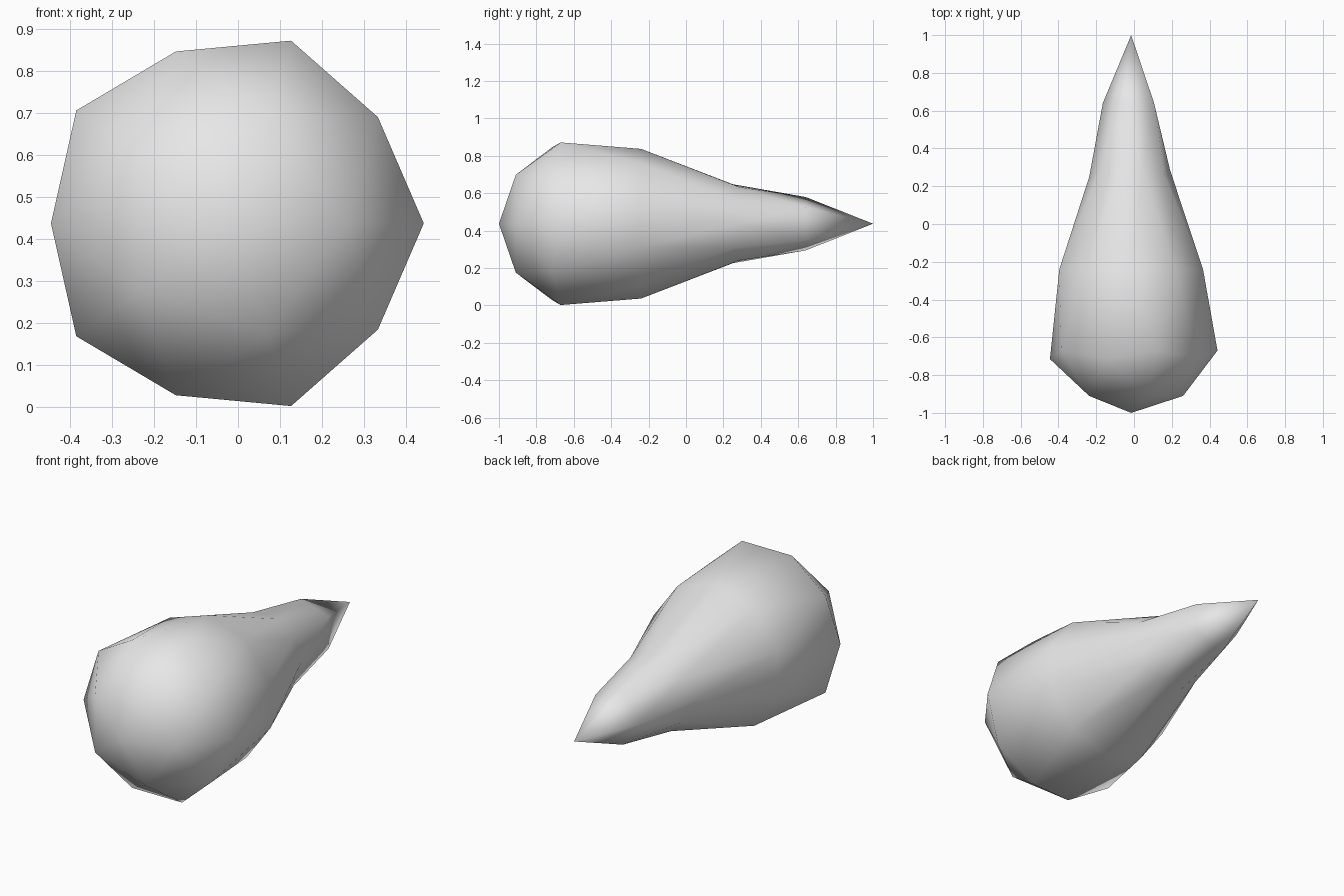
import bpy
import math

cube = bpy.data.objects.get("Cube")
if cube:
    bpy.data.objects.remove(cube, do_unlink=True)

AXIS_X, AXIS_Z = -0.015, 0.437

# Light grey surface
grey = bpy.data.materials.new("light_grey")
grey.use_nodes = True
colour = (0.8, 0.8, 0.8, 1.0)
grey.diffuse_color = colour
grey.node_tree.nodes["Principled BSDF"].inputs["Base Color"].default_value = colour

# Teardrop profile: sphere latitude -> (position along the length, radius)
PROFILE = [
    (1.0, -1.0, 0.0),
    (0.851, -0.91, 0.275),
    (0.526, -0.715, 0.43),
    (0.447, -0.67, 0.457),
    (0.0, -0.24, 0.40),
    (-0.447, 0.25, 0.222),
    (-0.526, 0.285, 0.206),
    (-0.851, 0.64, 0.15),
    (-1.0, 1.0, 0.0),
]

# Low-poly sphere drawn out into a teardrop with its point at the back
bpy.ops.mesh.primitive_ico_sphere_add(subdivisions=2, radius=1)
drop = bpy.context.object
drop.name = drop.data.name = "teardrop_body"
for v in drop.data.vertices:
    height = v.co.normalized().z
    angle = math.atan2(v.co.y, v.co.x)
    _, along, radius = min(PROFILE, key=lambda row: abs(row[0] - height))
    v.co = (AXIS_X + radius * math.cos(angle), along,
            AXIS_Z + radius * math.sin(angle))
drop.data.materials.append(grey)
drop.data.shade_smooth()
drop.data.update()
